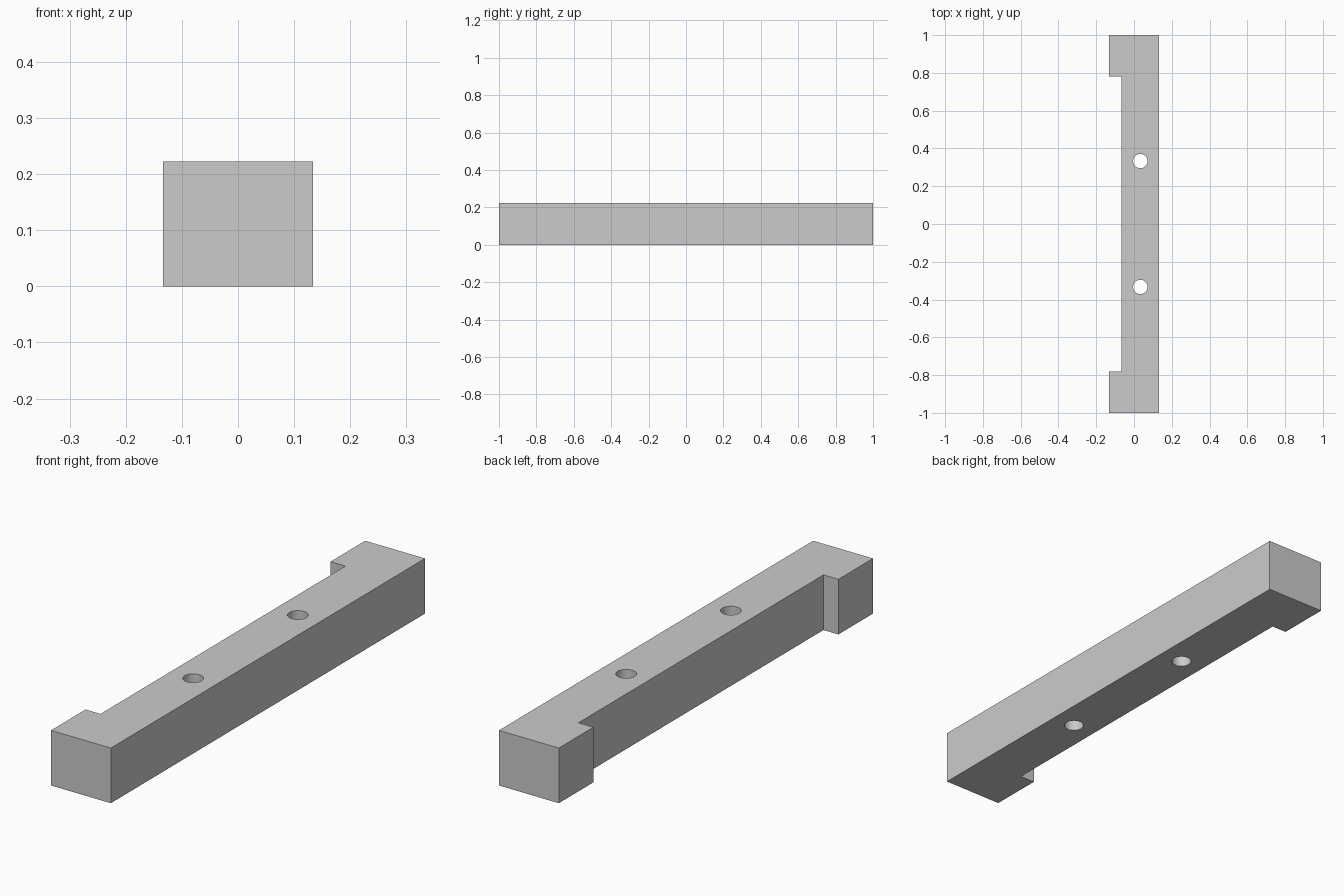
import bpy
import bmesh
from math import radians

cube = bpy.data.objects.get("Cube")
if cube:
    bpy.data.objects.remove(cube, do_unlink=True)

HEIGHT = 0.2222
HALF_WIDTH = 0.1333
NOTCH_X = -0.0667
NOTCH_Y = 0.78
HOLE_X = 0.0333
HOLE_Y = 0.3333
HOLE_RADIUS = 0.038

grey = bpy.data.materials.new("plain grey")
grey.use_nodes = True
colour = (0.6, 0.6, 0.6, 1)
grey.diffuse_color = colour
grey.node_tree.nodes["Principled BSDF"].inputs["Base Color"].default_value = colour

# Bar: notched outline extruded upwards
outline = [(HALF_WIDTH, -1), (HALF_WIDTH, 1), (-HALF_WIDTH, 1), (-HALF_WIDTH, NOTCH_Y),
           (NOTCH_X, NOTCH_Y), (NOTCH_X, -NOTCH_Y), (-HALF_WIDTH, -NOTCH_Y), (-HALF_WIDTH, -1)]
bm = bmesh.new()
base = bm.faces.new([bm.verts.new((x, y, 0)) for x, y in outline])
top = bmesh.ops.extrude_face_region(bm, geom=[base])["geom"]
bmesh.ops.translate(bm, vec=(0, 0, HEIGHT), verts=[v for v in top if isinstance(v, bmesh.types.BMVert)])
bmesh.ops.recalc_face_normals(bm, faces=bm.faces)
mesh = bpy.data.meshes.new("notched_bar")
bm.to_mesh(mesh)
bm.free()
mesh.materials.append(grey)
bar = bpy.data.objects.new("notched_bar", mesh)
bpy.context.collection.objects.link(bar)

# Two round through holes
cutters = []
for y in (-HOLE_Y, HOLE_Y):
    bpy.ops.mesh.primitive_cylinder_add(vertices=48, radius=HOLE_RADIUS, depth=HEIGHT * 2,
                                        location=(HOLE_X, y, HEIGHT / 2))
    cutter = bpy.context.object
    cutter.name = "hole_cutter"
    cutter.data.materials.append(grey)
    cutter.hide_render = True
    cut = bar.modifiers.new("hole", "BOOLEAN")
    cut.operation = "DIFFERENCE"
    cut.solver = "EXACT"
    cut.object = cutter
    cutters.append(cutter)

# Apply the cuts, drop the cutters and smooth the hole walls
bpy.ops.object.select_all(action="DESELECT")
bar.select_set(True)
bpy.context.view_layer.objects.active = bar
for name in [m.name for m in bar.modifiers]:
    bpy.ops.object.modifier_apply(modifier=name)
for cutter in cutters:
    bpy.data.objects.remove(cutter, do_unlink=True)
bpy.ops.object.shade_smooth_by_angle(angle=radians(30))
